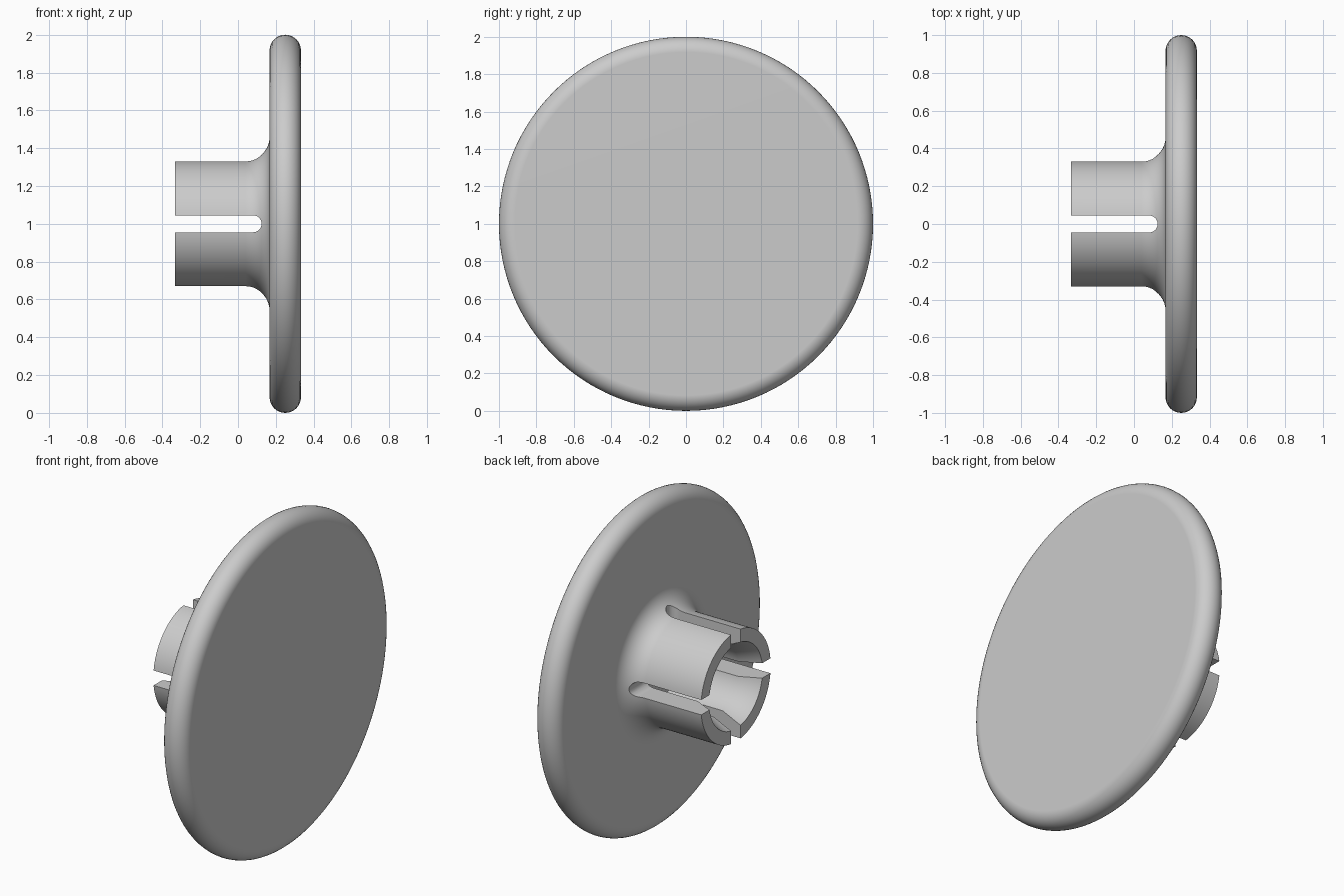
import bpy, bmesh, math
from mathutils import Matrix, Vector

if "Cube" in bpy.data.objects:
    bpy.data.objects.remove(bpy.data.objects["Cube"])

SEG = 128
grey = bpy.data.materials.new("light_grey")
grey.diffuse_color = (0.6, 0.6, 0.6, 1)
grey.use_nodes = True
grey.node_tree.nodes["Principled BSDF"].inputs["Base Color"].default_value = grey.diffuse_color


def arc(cx, cr, rad, a0, a1, n):
    """Points (x, radius) along an arc, angles in degrees."""
    out = []
    for i in range(n + 1):
        a = math.radians(a0 + (a1 - a0) * i / n)
        out.append((cx + rad * math.cos(a), cr + rad * math.sin(a)))
    return out


def make_object(name, bm):
    bmesh.ops.recalc_face_normals(bm, faces=bm.faces)
    mesh = bpy.data.meshes.new(name)
    bm.to_mesh(mesh)
    bm.free()
    obj = bpy.data.objects.new(name, mesh)
    bpy.context.collection.objects.link(obj)
    mesh.materials.append(grey)
    return obj


# Knob: bore, chamfered mouth, stem, fillet and rounded disc in one lathe profile
profile = [(0.167, 0.0), (0.167, 0.2), (-0.213, 0.2), (-0.333, 0.255), (-0.333, 0.333)]
profile += arc(0.04, 0.46, 0.127, -90, 0, 10)
profile += arc(0.25, 0.917, 0.083, 180, 0, 16)
profile += [(0.333, 0.0)]

bm = bmesh.new()
verts = [bm.verts.new((x, 0, 1 + r)) for x, r in profile]
edges = [bm.edges.new(p) for p in zip(verts, verts[1:])]
bmesh.ops.spin(bm, geom=verts + edges, cent=(0, 0, 1), axis=(1, 0, 0),
               angle=math.tau, steps=SEG, use_duplicate=False)
bmesh.ops.remove_doubles(bm, verts=bm.verts, dist=1e-5)
knob = make_object("knob", bm)

# Round-ended slot cutters, crossing the stem in both directions
outline = [(-0.5, -0.045)] + arc(0.08, 0, 0.045, -90, 90, 14) + [(-0.5, 0.045)]
for name, turn in (("slot_cutter_side", 0), ("slot_cutter_upright", 90)):
    bm = bmesh.new()
    face = bm.faces.new([bm.verts.new((x, -0.7, z)) for x, z in outline])
    ext = bmesh.ops.extrude_face_region(bm, geom=[face])
    moved = [v for v in ext["geom"] if isinstance(v, bmesh.types.BMVert)]
    bmesh.ops.translate(bm, verts=moved, vec=(0, 1.4, 0))
    bm.transform(Matrix.Translation((0, 0, 1)) @ Matrix.Rotation(math.radians(turn), 4, 'X'))
    cutter = make_object(name, bm)
    cutter.hide_render = True
    cutter.hide_set(True)
    cut = knob.modifiers.new(name, 'BOOLEAN')
    cut.operation = 'DIFFERENCE'
    cut.solver = 'EXACT'
    cut.object = cutter

# Bake the cuts, then smooth the curved faces
bpy.context.view_layer.objects.active = knob
knob.select_set(True)
for mod in list(knob.modifiers):
    bpy.ops.object.modifier_apply(modifier=mod.name)
for cutter in [o for o in bpy.data.objects if o != knob]:
    bpy.data.objects.remove(cutter)
bpy.ops.object.shade_smooth_by_angle(angle=math.radians(25))
weighted = knob.modifiers.new("even_normals", 'WEIGHTED_NORMAL')
weighted.keep_sharp = True
